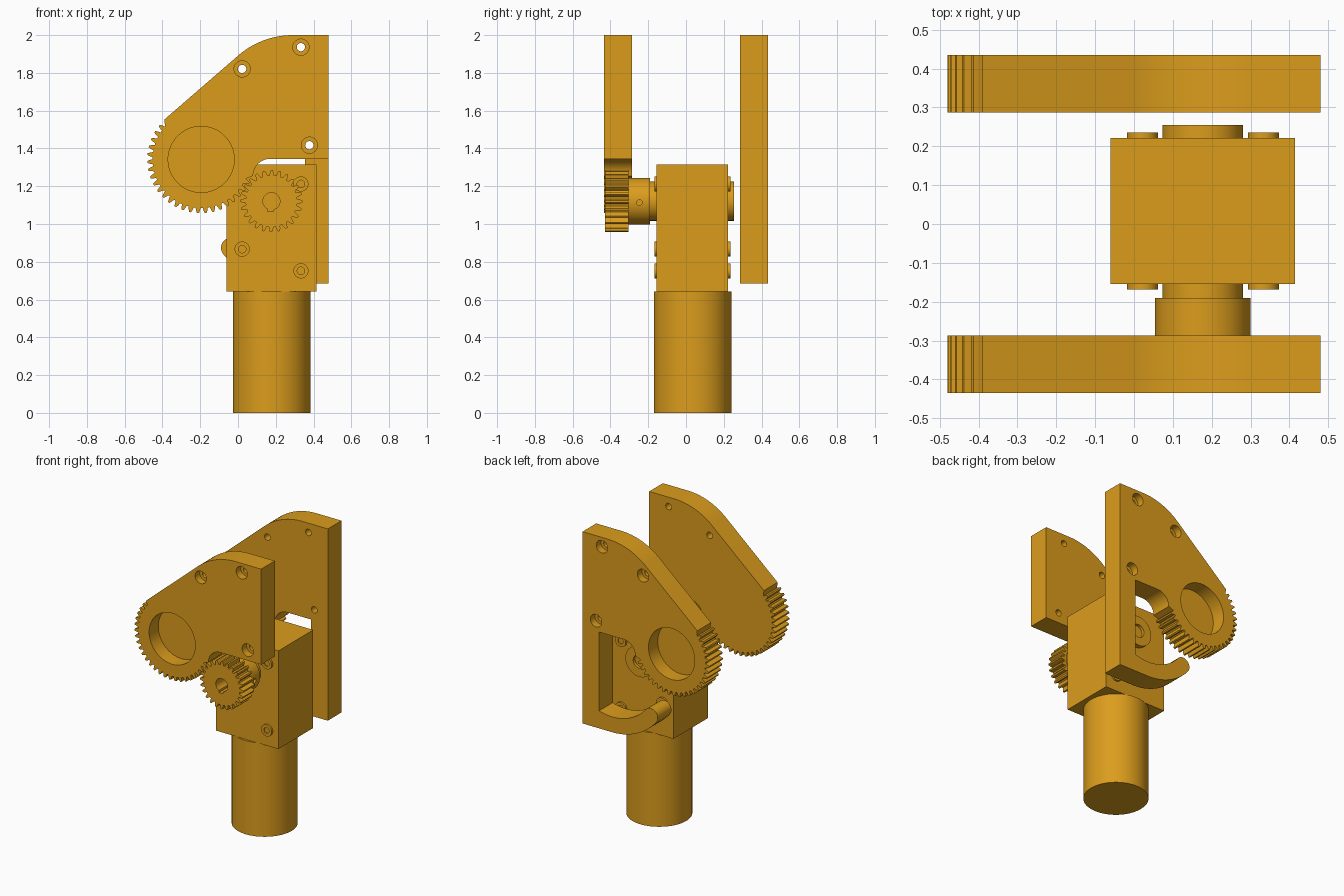
import bpy, bmesh, math
from mathutils import Matrix

if "Cube" in bpy.data.objects:
    bpy.data.objects.remove(bpy.data.objects["Cube"])

amber = bpy.data.materials.new("amber")
amber.use_nodes = True
COLOUR = (0.71, 0.335, 0.012, 1)
amber.diffuse_color = COLOUR
amber.node_tree.nodes["Principled BSDF"].inputs["Base Color"].default_value = COLOUR


def finish(name, bm):
    # Closed solids with outward normals
    bmesh.ops.recalc_face_normals(bm, faces=bm.faces)
    if bm.calc_volume(signed=True) < 0:
        bmesh.ops.reverse_faces(bm, faces=bm.faces)
    me = bpy.data.meshes.new(name)
    bm.to_mesh(me)
    bm.free()
    me.materials.append(amber)
    ob = bpy.data.objects.new(name, me)
    bpy.context.collection.objects.link(ob)
    return ob


def slab(name, outline, y0, y1):
    """Extrude an (x, z) outline from y0 to y1."""
    bm = bmesh.new()
    near = [bm.verts.new((x, y0, z)) for x, z in outline]
    far = [bm.verts.new((x, y1, z)) for x, z in outline]
    bm.faces.new(near)
    bm.faces.new(far[::-1])
    for i in range(len(near)):
        bm.faces.new((near[i], near[i - 1], far[i - 1], far[i]))
    return finish(name, bm)


def arc(cx, cz, r, a0, a1, n=24):
    angles = [math.radians(a0 + (a1 - a0) * i / n) for i in range(n + 1)]
    return [(cx + r * math.cos(a), cz + r * math.sin(a)) for a in angles]


def disc(name, x, z, r, y0, y1, n=48):
    return slab(name, arc(x, z, r, 0, 360, n)[:-1], y0, y1)


def box(name, x0, x1, y0, y1, z0, z1):
    return slab(name, [(x0, z0), (x1, z0), (x1, z1), (x0, z1)], y0, y1)


def upright(name, x, y, r, z0, z1, n=64):
    bm = bmesh.new()
    bmesh.ops.create_cone(bm, cap_ends=True, segments=n, radius1=r, radius2=r, depth=z1 - z0)
    bmesh.ops.translate(bm, vec=(x, y, (z0 + z1) / 2), verts=bm.verts)
    return finish(name, bm)


def cut(ob, cutters):
    for c in cutters:
        c.hide_render = True
        mod = ob.modifiers.new("cut", "BOOLEAN")
        mod.operation, mod.solver, mod.object = "DIFFERENCE", "EXACT", c
    bpy.context.view_layer.update()
    dg = bpy.context.evaluated_depsgraph_get()
    me = bpy.data.meshes.new_from_object(ob.evaluated_get(dg))
    ob.modifiers.clear()
    ob.data = me
    for c in cutters:
        bpy.data.objects.remove(c)


def teeth(cx, cz, pitch, module, count, first, number):
    """Tooth outline points; 'first' is the centre angle of the first tooth."""
    pts, step = [], 360 / count
    for i in range(number):
        mid = first + i * step
        for f, r in ((-0.36, pitch - 1.2 * module), (-0.25, pitch),
                     (-0.12, pitch + module), (0.12, pitch + module),
                     (0.25, pitch), (0.36, pitch - 1.2 * module)):
            a = math.radians(mid + f * step)
            pts.append((cx + r * math.cos(a), cz + r * math.sin(a)))
    return pts


# Shared layout
SX, SZ = -0.195, 1.342      # sector gear centre
PX, PZ = 0.177, 1.121       # pinion centre
MODULE = 0.0127
N_SECTOR, N_PINION = 43, 24
mesh_angle = math.degrees(math.atan2(PZ - SZ, PX - SX)) + 360
step = 360 / N_SECTOR
count = int((mesh_angle - step / 2 - 136) / step)
first = mesh_angle - step / 2 - count * step

# Jaw plate outline: sloped top, sector teeth, fillet
top = [(0.48, 2.0)] + arc(0.29, 1.56, 0.44, 90, 131) + [(-0.39, 1.553)]
sector = teeth(SX, SZ, 0.2725, MODULE, N_SECTOR, first, count + 2)
fillet = arc(0.17, 1.255, 0.09, 180, 90, 12)
front_plate = slab("front_jaw_plate", top + sector + fillet + [(0.48, 1.345)], -0.435, -0.287)

# Blind recess and counterbored screw holes on the outer face
cutters = [disc("recess_cutter", SX, SZ, 0.175, -0.335, -0.5, 64)]
for x, z in ((0.022, 1.821), (0.333, 1.936), (0.378, 1.417)):
    cutters.append(disc("hole_cutter", x, z, 0.022, -0.2, -0.5, 24))
    cutters.append(disc("counterbore_cutter", x, z, 0.043, -0.385, -0.5, 32))
cut(front_plate, cutters)

# Back plate mirrors the front one
mirrored = front_plate.data.copy()
mirrored.transform(Matrix.Scale(-1, 4, (0, 1, 0)))
mirrored.flip_normals()
back_plate = bpy.data.objects.new("back_jaw_plate", mirrored)
bpy.context.collection.objects.link(back_plate)

# Bar with a curved, round-ended hook below the back plate
HX, HZ, R_IN, R_OUT = 0.255, 1.12, 0.33, 0.435
tip = 220
mid, half = (R_IN + R_OUT) / 2, (R_OUT - R_IN) / 2
tx = HX + mid * math.cos(math.radians(tip))
tz = HZ + mid * math.sin(math.radians(tip))
slab("back_hook_arm",
     [(0.48, 1.345), (0.354, 1.345)] + arc(HX, HZ, R_IN, 287.5, tip)
     + arc(tx, tz, half, tip - 180, tip, 12)[1:-1]
     + arc(HX, HZ, R_OUT, tip, 270) + [(0.48, 0.685)], 0.287, 0.435)

# Pinion with keyed bore
pinion = slab("pinion_gear",
              teeth(PX, PZ, 0.152, MODULE, N_PINION, mesh_angle - 180, N_PINION),
              -0.43, -0.305)
cut(pinion, [disc("bore_cutter", PX, PZ, 0.045, -0.5, -0.32),
             box("key_cutter", PX - 0.02, PX + 0.012, -0.5, -0.32, PZ - 0.056, PZ)])

# Hub with set screw hole
hub = disc("pinion_hub", PX, PZ, 0.123, -0.305, -0.19, 64)
screw_hole = upright("set_screw_cutter", 0, 0, 0.015, 0.2, 0.4, 20)
screw_hole.data.transform(Matrix.Rotation(math.pi / 2, 4, "Y"))
screw_hole.data.transform(Matrix.Translation((0, -0.247, 1.113)))
cut(hub, [screw_hole])

# Gearbox, its bearing bosses and the motor
box("gearbox", -0.06, 0.415, -0.155, 0.222, 0.642, 1.315)
disc("front_boss", PX, PZ, 0.104, -0.19, -0.155, 64)
back_boss = disc("back_boss", PX, PZ, 0.104, 0.222, 0.255, 64)
cut(back_boss, [disc("boss_cutter", PX, PZ, 0.045, 0.235, 0.3)])
upright("motor", 0.178, 0.035, 0.205, 0, 0.642, 96)

# Screw heads on both gearbox faces
for side, y0, y1, floor in (("front", -0.168, -0.155, -0.159), ("back", 0.235, 0.222, 0.226)):
    for i, (x, z) in enumerate(((0.333, 1.212), (0.022, 0.867), (0.333, 0.752))):
        head = disc(f"{side}_screw_{i + 1}", x, z, 0.04, y0, y1, 32)
        cut(head, [disc("socket_cutter", x, z, 0.02, floor, floor + 3 * (y0 - y1), 20)])

# Smooth round walls, keep edges sharp
bpy.ops.object.select_all(action="DESELECT")
for ob in bpy.context.collection.objects:
    if ob.type == "MESH":
        ob.select_set(True)
        bpy.context.view_layer.objects.active = ob
bpy.ops.object.shade_smooth_by_angle(angle=math.radians(20))
